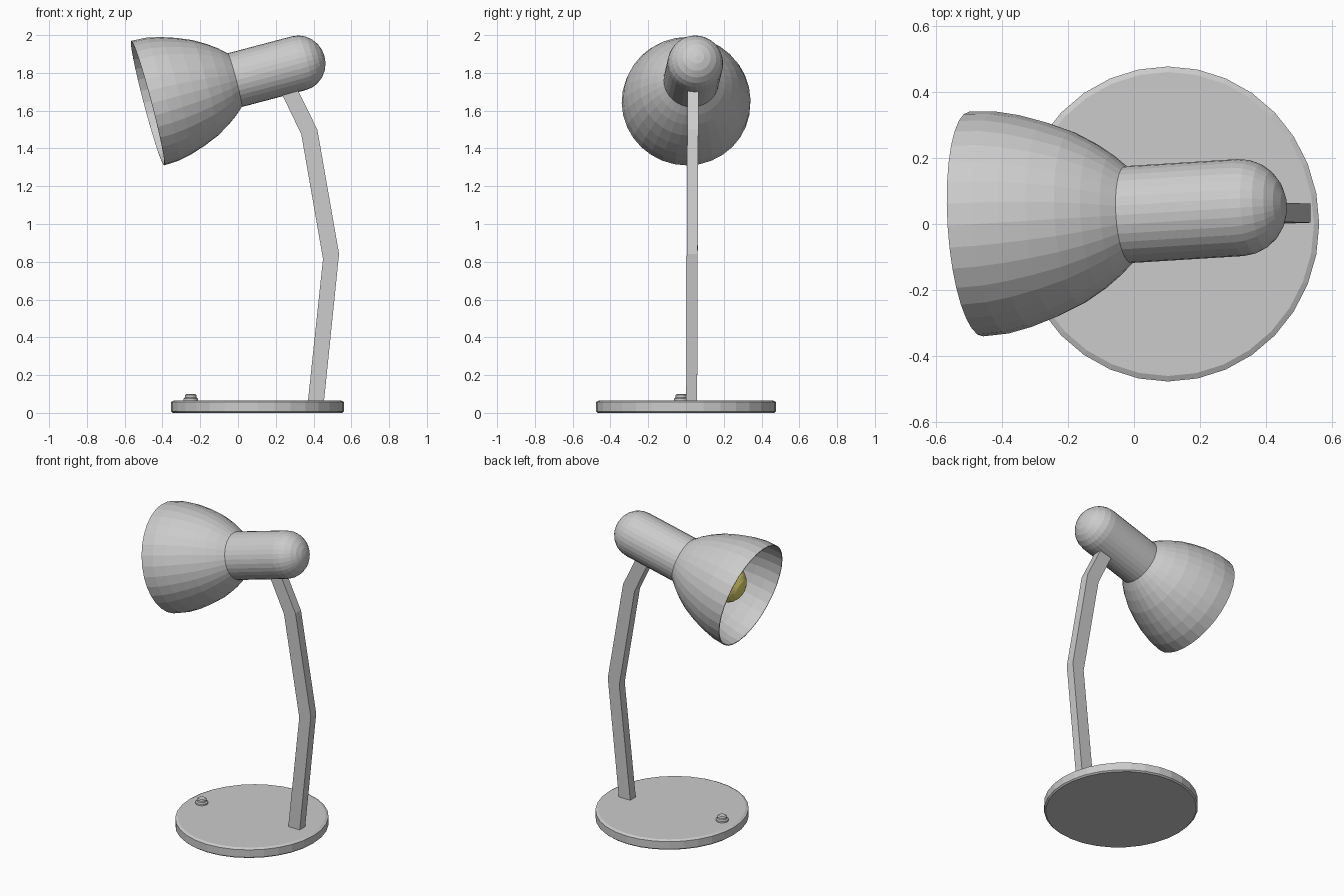
import bpy, bmesh, math
from mathutils import Matrix, Vector

if "Cube" in bpy.data.objects:
    bpy.data.objects.remove(bpy.data.objects["Cube"])


def finish(name, bm, color=None):
    bmesh.ops.recalc_face_normals(bm, faces=bm.faces)
    me = bpy.data.meshes.new(name)
    bm.to_mesh(me)
    bm.free()
    ob = bpy.data.objects.new(name, me)
    bpy.context.collection.objects.link(ob)
    if color:
        mat = bpy.data.materials.new(name + "_colour")
        mat.diffuse_color = color
        mat.use_nodes = True
        mat.node_tree.nodes["Principled BSDF"].inputs["Base Color"].default_value = mat.diffuse_color
        me.materials.append(mat)
    return ob


def lathe(name, profile, matrix, n=32, color=None):
    """Revolve (radius, height) points about local z, then place with matrix."""
    bm = bmesh.new()
    rings = []
    for r, h in profile:
        if r == 0:
            rings.append([bm.verts.new((0, 0, h))] * n)
        else:
            rings.append([bm.verts.new((r * math.cos(2 * math.pi * i / n),
                                        r * math.sin(2 * math.pi * i / n), h))
                          for i in range(n)])
    for a, b in zip(rings, rings[1:]):
        for i in range(n):
            j = (i + 1) % n
            bm.faces.new(list(dict.fromkeys((a[i], a[j], b[j], b[i]))))
    bm.transform(matrix)
    return finish(name, bm, color)


# Slightly oval base disc with chamfered edges
lathe("base", [(0, 0), (0.98, 0), (1, 0.008), (1, 0.058), (0.965, 0.066), (0, 0.066)],
      Matrix.Translation((0.103, 0, 0)) @ Matrix.Diagonal((0.458, 0.477, 1, 1)))

# Switch button: wide collar and domed cap
lathe("switch_button", [(0, 0.06), (0.038, 0.06), (0.038, 0.076), (0.03, 0.082),
                        (0.03, 0.095), (0.022, 0.101), (0, 0.101)],
      Matrix.Translation((-0.25, -0.025, 0)), n=16)

# Bent flat-bar arm: front edge and rear edge points per station
stations = [((0.37, 0.06), (0.455, 0.06), 0.030),
            ((0.45, 0.815), (0.535, 0.842), 0.033),
            ((0.335, 1.475), (0.42, 1.50), 0.036),
            ((0.212, 1.73), (0.297, 1.75), 0.038)]
bm = bmesh.new()
rings = []
for (xl, zl), (xr, zr), y in stations:
    rings.append([bm.verts.new(p) for p in ((xl, y - 0.029, zl), (xr, y - 0.029, zr),
                                            (xr, y + 0.029, zr), (xl, y + 0.029, zl))])
for a, b in zip(rings, rings[1:]):
    for i in range(4):
        j = (i + 1) % 4
        bm.faces.new((a[i], a[j], b[j], b[i]))
bm.faces.new(rings[0])
bm.faces.new(rings[-1])
finish("arm", bm)

# Head frame: origin at the shade rim, local z running back along the lamp head
axis = Vector((0.966, 0.06, 0.255)).normalized()
head = Matrix.Translation((-0.478, 0, 1.64)) @ axis.to_track_quat('Z', 'Y').to_matrix().to_4x4()

# Open bell shade
shade = lathe("shade", [(0.341, 0), (0.337, 0.08), (0.321, 0.155), (0.295, 0.235),
                        (0.262, 0.315), (0.221, 0.385), (0.183, 0.437), (0.147, 0.477)], head)
mod = shade.modifiers.new("thickness", 'SOLIDIFY')
mod.thickness = 0.006
mod.offset = -1

# Socket housing with rounded rear end
cap = [(0.147 * math.cos(a), 0.83 + 0.14 * math.sin(a))
       for a in (math.radians(15 * k) for k in range(6))]
lathe("socket_housing", [(0, 0.475), (0.147, 0.475)] + cap + [(0, 0.97)], head)

# Yellow bulb with a tapering neck
ball = [(0.125 * math.sin(a), 0.18 - 0.125 * math.cos(a))
        for a in (math.radians(15 * k) for k in range(1, 10))]
lathe("bulb", [(0, 0.055)] + ball + [(0.06, 0.36), (0.055, 0.48), (0, 0.48)],
      head, n=24, color=(0.75, 0.68, 0.15, 1))
